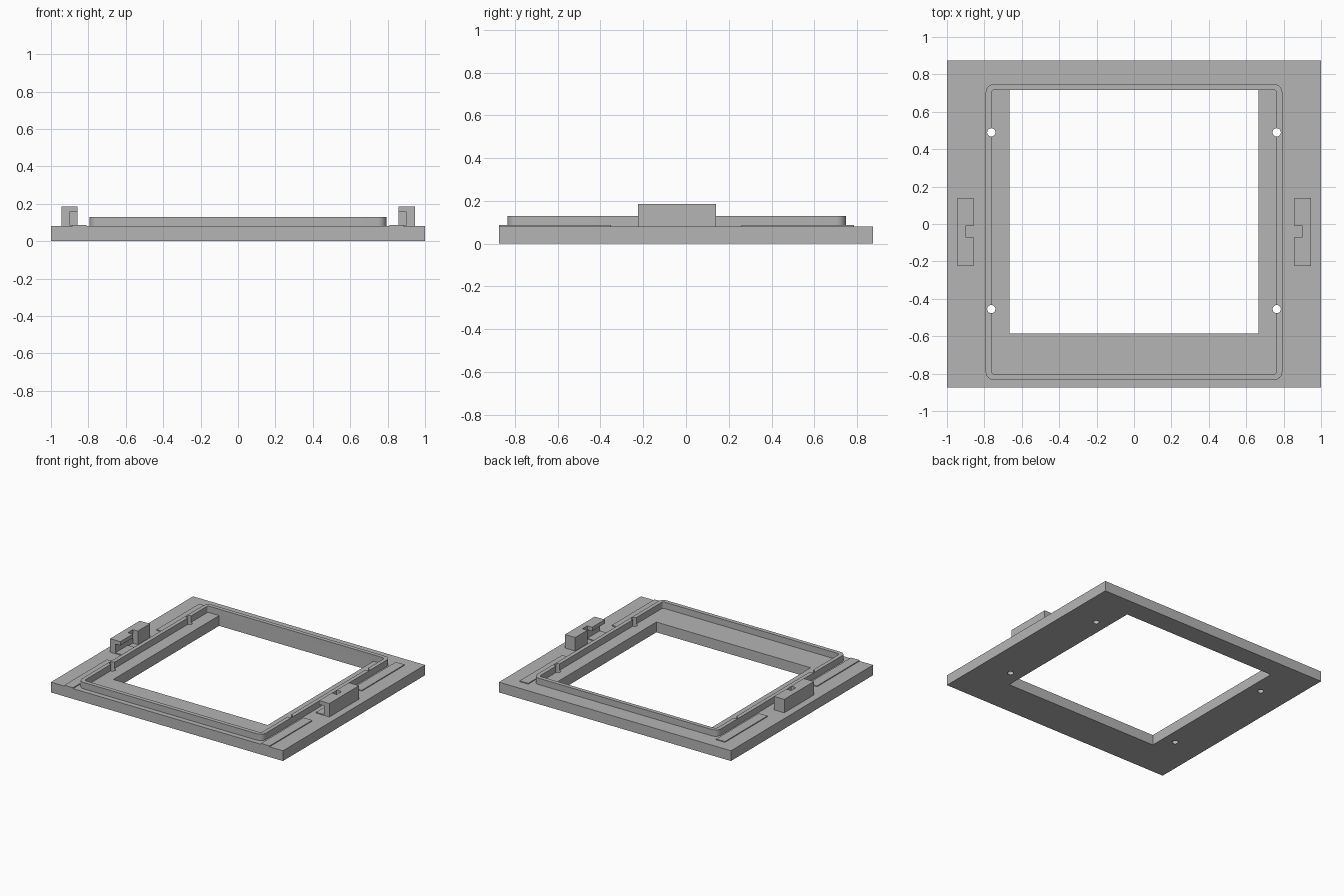
import bpy, bmesh, math
from mathutils import Vector

if "Cube" in bpy.data.objects:
    bpy.data.objects.remove(bpy.data.objects["Cube"])

GREY = (0.46, 0.46, 0.46, 1)
grey = bpy.data.materials.new("plain_grey")
grey.use_nodes = True
grey.diffuse_color = GREY
next(n for n in grey.node_tree.nodes if n.type == 'BSDF_PRINCIPLED').inputs["Base Color"].default_value = GREY


def prism(name, outline, z0, z1):
    """Extrude an anticlockwise outline from z0 to z1."""
    bm = bmesh.new()
    base = bm.faces.new([bm.verts.new((x, y, z0)) for x, y in outline])
    top = bmesh.ops.extrude_face_region(bm, geom=[base])["geom"]
    moved = [v for v in top if isinstance(v, bmesh.types.BMVert)]
    bmesh.ops.translate(bm, verts=moved, vec=Vector((0, 0, z1 - z0)))
    bmesh.ops.recalc_face_normals(bm, faces=bm.faces)
    mesh = bpy.data.meshes.new(name)
    bm.to_mesh(mesh)
    bm.free()
    mesh.materials.append(grey)
    ob = bpy.data.objects.new(name, mesh)
    bpy.context.collection.objects.link(ob)
    return ob


def rect(x0, x1, y0, y1):
    return [(x0, y0), (x1, y0), (x1, y1), (x0, y1)]


def rounded(x0, x1, y0, y1, r, steps=6):
    centres = [(x1 - r, y1 - r), (x0 + r, y1 - r), (x0 + r, y0 + r), (x1 - r, y0 + r)]
    return [(cx + r * math.cos(a), cy + r * math.sin(a))
            for q, (cx, cy) in enumerate(centres)
            for a in [(q + s / steps) * math.pi / 2 for s in range(steps + 1)]]


def circle(cx, cy, r, n=20):
    return [(cx + r * math.cos(math.tau * i / n), cy + r * math.sin(math.tau * i / n))
            for i in range(n)]


def cut(ob, cutters):
    """Subtract the cutters and bake the result."""
    for c in cutters:
        c.hide_render = True
        mod = ob.modifiers.new("cut", 'BOOLEAN')
        mod.operation, mod.solver, mod.object = 'DIFFERENCE', 'EXACT', c
    bpy.context.view_layer.update()
    deps = bpy.context.evaluated_depsgraph_get()
    mesh = bpy.data.meshes.new_from_object(ob.evaluated_get(deps))
    ob.modifiers.clear()
    ob.data = mesh
    for c in cutters:
        bpy.data.objects.remove(c)


def mirror(ob):
    ob.modifiers.new("mirror", 'MIRROR').use_axis[0] = True


def screw_holes():
    return [prism("hole_cutter", circle(x, y, 0.022), -0.1, 0.3)
            for x in (-0.763, 0.763) for y in (-0.455, 0.49)]


# Flat frame with an off-centre opening
TOP = 0.08
frame = prism("base_frame", rect(-1, 1, -0.875, 0.875), 0, TOP)
opening = prism("opening_cutter", rect(-0.665, 0.665, -0.585, 0.717), -0.1, 0.3)
cut(frame, [opening] + screw_holes())

# Raised rim with rounded corners
rim = prism("raised_rim", rounded(-0.793, 0.793, -0.835, 0.748, 0.045), TOP, 0.13)
inside = prism("rim_cutter", rounded(-0.762, 0.762, -0.803, 0.717, 0.016), -0.1, 0.3)
cut(rim, [inside] + screw_holes())
bpy.context.view_layer.objects.active = rim
rim.select_set(True)
bpy.ops.object.shade_smooth_by_angle(angle=math.radians(30))
rim.select_set(False)

# Side clips: notched blocks with an undercut front half
clip = prism("side_clip", [(0.945, -0.225), (0.945, 0.14), (0.857, 0.14), (0.857, -0.01),
                           (0.9, -0.01), (0.9, -0.07), (0.857, -0.07), (0.857, -0.225)],
             TOP, 0.185)
cut(clip, [prism("undercut_cutter", rect(0.8, 0.9, -0.3, -0.04), 0, 0.155)])
mirror(clip)

# Thin pads along both sides
for name, x0, x1, y0, y1 in [("front_pad", 0.81, 0.885, -0.875, -0.35),
                             ("back_pad", 0.81, 0.885, 0.26, 0.785),
                             ("clip_pad", 0.83, 0.9, -0.225, -0.07)]:
    mirror(prism(name, rect(x0, x1, y0, y1), TOP, 0.087))
